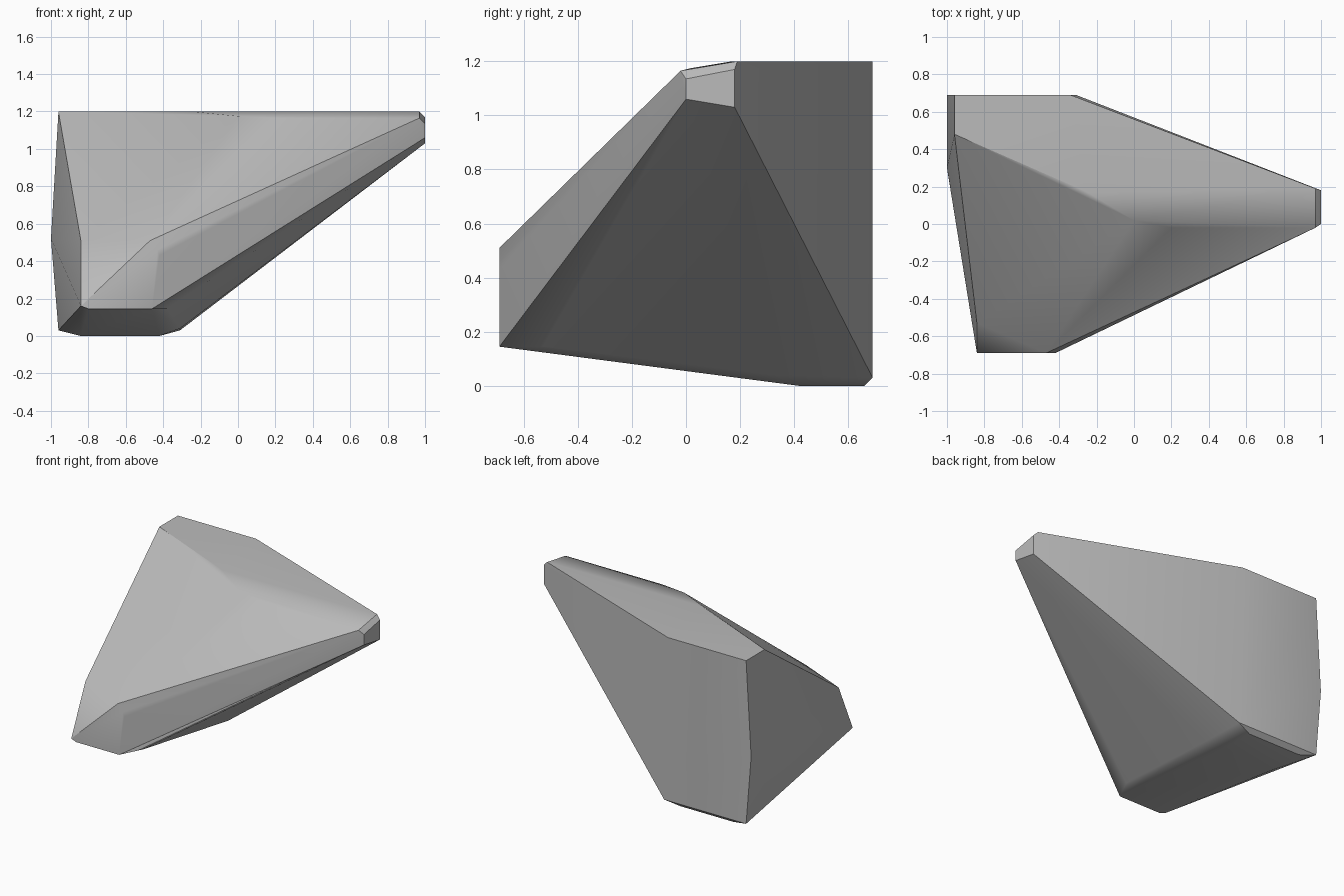
import bpy
import bmesh
import math

cube = bpy.data.objects.get("Cube")
if cube:
    bpy.data.objects.remove(cube, do_unlink=True)

# Grey stone
stone = bpy.data.materials.new("stone_grey")
stone.use_nodes = True
grey = (0.5, 0.5, 0.5, 1)
stone.diffuse_color = grey
stone.node_tree.nodes["Principled BSDF"].inputs["Base Color"].default_value = grey

# Corners of the boulder, grouped by region
top = [(-.96, .48, 1.2), (-.96, .69, 1.2), (-.34, .69, 1.2), (-.25, .17, 1.2),
       (0, .02, 1.175), (.2, -.02, 1.165)]
tip = [(.97, -.02, 1.165), (.97, .19, 1.2), (1, 0, 1.135), (1, .18, 1.17),
       (1, 0, 1.06), (1, .18, 1.03)]
left_side = [(-1, .69, .52), (-1, .3, .52), (-.96, .69, .03), (-.84, -.53, .51)]
front = [(-.84, -.69, .16), (-.8, -.69, .145), (-.83, -.68, .18), (-.47, -.69, .51),
         (-.43, -.69, .46), (-.42, -.69, .43), (-.46, -.69, .145), (-.38, -.53, .145)]
base = [(-.84, .42, 0), (-.84, .66, 0), (-.42, .42, 0), (-.42, .66, 0),
        (-.31, .33, .04), (-.31, .69, .03)]

# Boulder: wrap the corners and merge the flat areas
bm = bmesh.new()
for corner in top + tip + left_side + front + base:
    bm.verts.new(corner)
hull = bmesh.ops.convex_hull(bm, input=bm.verts)
loose = set(hull["geom_interior"] + hull["geom_unused"])
bmesh.ops.delete(bm, geom=[v for v in loose if isinstance(v, bmesh.types.BMVert)],
                 context="VERTS")
bmesh.ops.dissolve_limit(bm, angle_limit=math.radians(1.5), verts=bm.verts, edges=bm.edges)
bmesh.ops.recalc_face_normals(bm, faces=bm.faces)
mesh = bpy.data.meshes.new("boulder")
bm.to_mesh(mesh)
bm.free()
mesh.materials.append(stone)
boulder = bpy.data.objects.new("boulder", mesh)
bpy.context.collection.objects.link(boulder)

# Soft shading on the worn edges, crisp on the broken ones
bpy.ops.object.select_all(action="DESELECT")
boulder.select_set(True)
bpy.context.view_layer.objects.active = boulder
bpy.ops.object.shade_smooth_by_angle(angle=math.radians(32))
weighted = boulder.modifiers.new("face_weighting", "WEIGHTED_NORMAL")
weighted.keep_sharp = True
